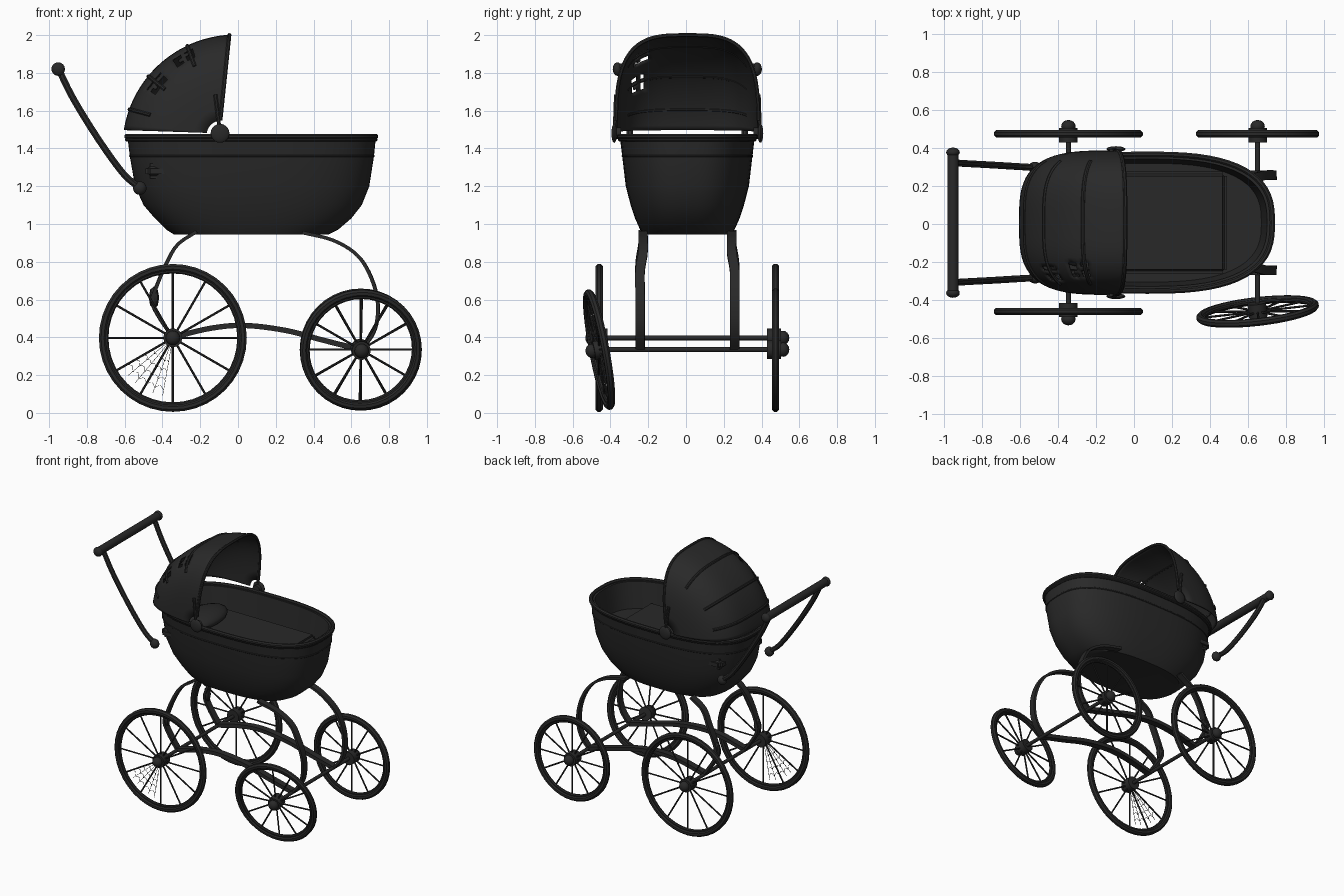
import bpy, bmesh, math
from math import sin, cos, pi, radians
from mathutils import Vector, Matrix

if "Cube" in bpy.data.objects:
    bpy.data.objects.remove(bpy.data.objects["Cube"])

X, Y, Z = Vector((1, 0, 0)), Vector((0, 1, 0)), Vector((0, 0, 1))
SHIFT = Vector((0, 0.007, 0))
parts = []

black = bpy.data.materials.new("soot_black")
black.use_nodes = True
black.diffuse_color = (0.022, 0.022, 0.022, 1)
shader = black.node_tree.nodes["Principled BSDF"]
shader.inputs["Base Color"].default_value = black.diffuse_color
shader.inputs["Roughness"].default_value = 0.8


def finish(name, bm, matrix=Matrix()):
    bmesh.ops.recalc_face_normals(bm, faces=bm.faces)
    mesh = bpy.data.meshes.new(name)
    bm.to_mesh(mesh)
    bm.free()
    mesh.materials.append(black)
    ob = bpy.data.objects.new(name, mesh)
    ob.matrix_world = Matrix.Translation(SHIFT) @ matrix
    bpy.context.collection.objects.link(ob)
    parts.append(ob)
    return ob


def spline(pts, steps=6):
    """Smooth path through the given points."""
    p = [Vector(q) for q in pts]
    p = [2 * p[0] - p[1]] + p + [2 * p[-1] - p[-2]]
    out = []
    for a, b, c, d in zip(p, p[1:], p[2:], p[3:]):
        for k in range(steps):
            t = k / steps
            out.append(0.5 * (2 * b + (c - a) * t + (2 * a - 5 * b + 4 * c - d) * t * t
                              + (3 * b - a - 3 * c + d) * t ** 3))
    return out + [p[-2]]


def tube(bm, pts, r, thick=None, sides=8, closed=False, up=Y):
    """Sweep a section along a path; thick gives a flat strap."""
    pts = [Vector(p) for p in pts]
    count, normal, rings = len(pts), up, []
    for i, p in enumerate(pts):
        nxt = pts[(i + 1) % count] if closed else pts[min(i + 1, count - 1)]
        prv = pts[i - 1] if closed else pts[max(i - 1, 0)]
        t = (nxt - prv).normalized()
        if abs(normal.dot(t)) > 0.95:
            normal = X
        normal = (normal - t * normal.dot(t)).normalized()
        side = t.cross(normal)
        ring = []
        for k in range(sides):
            a = 2 * pi * (k + 0.5) / sides
            ring.append(bm.verts.new(p + normal * cos(a) * r + side * sin(a) * (thick or r)))
        rings.append(ring)
    for i in range(count if closed else count - 1):
        skin(bm, rings[i], rings[(i + 1) % count])
    if not closed:
        bm.faces.new(rings[0])
        bm.faces.new(rings[-1])


def skin(bm, a, b):
    for k in range(len(a)):
        j = (k + 1) % len(a)
        bm.faces.new((a[k], a[j], b[j], b[k]))


def ball(bm, centre, size, segments=16):
    m = Matrix.Translation(centre) @ Matrix.Diagonal((*size, 1))
    bmesh.ops.create_uvsphere(bm, u_segments=segments, v_segments=segments // 2, radius=1, matrix=m)


def power(v, n):
    return math.copysign(abs(v) ** (2 / n), v)


def oval(z, x0, x1, half, n=2.7, count=64):
    mid, length = (x0 + x1) / 2, (x1 - x0) / 2
    return [Vector((mid + length * power(cos(2 * pi * k / count), n),
                    half * power(sin(2 * pi * k / count), n), z)) for k in range(count)]


# Basket: outer wall up, inner wall down
levels = [(0.945, -0.34, 0.48, 0.235), (0.97, -0.38, 0.53, 0.25), (1.03, -0.44, 0.6, 0.277),
          (1.1, -0.5, 0.655, 0.3), (1.2, -0.545, 0.695, 0.326), (1.36, -0.573, 0.72, 0.345),
          (1.46, -0.585, 0.73, 0.357), (1.46, -0.56, 0.7, 0.335), (1.26, -0.53, 0.67, 0.312)]
bm = bmesh.new()
rings = [[bm.verts.new(p) for p in oval(*lv)] for lv in levels]
for a, b in zip(rings, rings[1:]):
    skin(bm, a, b)
bm.faces.new(rings[0])
bm.faces.new(rings[-1])
finish("basket", bm)

# Rolled rim and trim lines
for name, ring, r in (("rim", (1.463, -0.588, 0.728, 0.36), 0.015),
                      ("rim_lip", (1.447, -0.588, 0.728, 0.357), 0.010),
                      ("trim_line", (1.36, -0.571, 0.718, 0.343), 0.006)):
    bm = bmesh.new()
    tube(bm, oval(*ring), r, closed=True, up=Z)
    finish(name, bm)

# Mattress and pillow
bm = bmesh.new()
bmesh.ops.create_cube(bm, size=1, matrix=Matrix.Translation((0, 0, 1.28)) @ Matrix.Diagonal((0.98, 0.54, 0.08, 1)))
bmesh.ops.bevel(bm, geom=bm.edges[:], offset=0.025, segments=3, affect='EDGES')
finish("mattress", bm)
bm = bmesh.new()
ball(bm, (-0.3, 0, 1.345), (0.13, 0.23, 0.055), 24)
finish("pillow", bm)

# Folding hood: arches fanned about a pivot
PIVOT = Vector((-0.1, 0, 1.48))


def arch(angle, phi, grow=1.0):
    t = (angle - 84) / 94
    r = (0.52 - 0.125 * t * (1 - t) - 0.02 * t) * grow
    out = r * power(sin(radians(phi)), 3.3)
    return PIVOT + Vector((out * cos(radians(angle)), -0.375 * grow * power(cos(radians(phi)), 3.3),
                           out * sin(radians(angle))))


def torn(i, j):
    upper = 8 <= i <= 12 and 11 <= j <= 14 and i != 10
    lower = 17 <= i <= 21 and 10 <= j <= 13 and j != 12
    return (upper or lower) and (i + 2 * j) % 7 != 0


ROWS, COLS = 32, 40
bm = bmesh.new()
grid = [[bm.verts.new(arch(84 + 94 * i / ROWS, 2 + 176 * j / COLS)) for j in range(COLS + 1)]
        for i in range(ROWS + 1)]
for i in range(ROWS):
    for j in range(COLS):
        if not torn(i, j):
            bm.faces.new((grid[i][j], grid[i][j + 1], grid[i + 1][j + 1], grid[i + 1][j]))
hood = finish("hood", bm)
solid = hood.modifiers.new("cloth_thickness", 'SOLIDIFY')
solid.thickness, solid.offset = 0.01, 0

# Hood bows
for name, angle, start in (("hood_front_bow", 84, 2), ("hood_bow_upper", 110, 40),
                           ("hood_bow_middle", 141, 40), ("hood_bow_lower", 165, 40)):
    bm = bmesh.new()
    tube(bm, [arch(angle, start + (180 - 2 * start) * k / 48, 1.005) for k in range(49)], 0.011)
    finish(name, bm)

# Hood hinges
for side, s in (("right", -1), ("left", 1)):
    bm = bmesh.new()
    tube(bm, [(-0.095, s * 0.35, 1.48), (-0.095, s * 0.385, 1.48)], 0.03, sides=20)
    ball(bm, (-0.095, s * 0.387, 1.48), (0.05, 0.015, 0.05), 20)
    tube(bm, [(-0.095, s * 0.385, 1.48), (-0.12, s * 0.378, 1.685)], 0.011)
    finish(side + "_hinge", bm)

# Push handle
bm = bmesh.new()
tube(bm, [(-0.952, -0.37, 1.82), (-0.952, 0.37, 1.82)], 0.03, sides=16)
for s in (-1, 1):
    ball(bm, (-0.952, s * 0.37, 1.82), (0.036, 0.025, 0.036))
finish("handle_bar", bm)
for side, s in (("right", -1), ("left", 1)):
    bm = bmesh.new()
    tube(bm, spline([(-0.95, s * 0.315, 1.82), (-0.87, s * 0.31, 1.66), (-0.74, s * 0.303, 1.45),
                     (-0.61, s * 0.295, 1.27), (-0.52, s * 0.29, 1.19)]), 0.019)
    ball(bm, (-0.52, s * 0.29, 1.19), (0.036, 0.03, 0.036))
    finish(side + "_handle_arm", bm)

# Suspension straps and side rails
for side, s in (("right", -1), ("left", 1)):
    lo, hi = s * 0.25, s * 0.235
    paths = {"front_spring": [(0.34, hi, 0.955), (0.5, hi, 0.915), (0.62, hi, 0.845), (0.69, lo, 0.75),
                              (0.735, lo, 0.62), (0.738, lo, 0.5), (0.71, lo, 0.41), (0.65, lo, 0.335)],
             "rear_spring": [(-0.22, hi, 0.96), (-0.32, hi, 0.89), (-0.38, lo, 0.79), (-0.435, lo, 0.66),
                             (-0.455, lo, 0.59), (-0.42, lo, 0.51), (-0.345, lo, 0.4)],
             "side_rail": [(-0.345, lo, 0.4), (-0.15, lo, 0.447), (0.03, lo, 0.463), (0.25, lo, 0.437),
                           (0.45, lo, 0.385), (0.65, lo, 0.335)]}
    for name, path in paths.items():
        bm = bmesh.new()
        tube(bm, spline(path), 0.035, 0.02 if name == "side_rail" else 0.013, sides=4)
        finish(side + "_" + name, bm)
    bm = bmesh.new()
    ball(bm, (-0.445, lo, 0.61), (0.028, 0.024, 0.06), 8)
    finish(side + "_spring_clamp", bm)

# Axles
for name, x, z in (("rear_axle", -0.345, 0.397), ("front_axle", 0.65, 0.335)):
    bm = bmesh.new()
    tube(bm, [(x, -0.46, z), (x, 0.46, z)], 0.013, sides=12)
    finish(name, bm)


# Spoked wheels
def wheel(name, radius, centre, s, tilt=Matrix()):
    bm = bmesh.new()
    for inset, r in ((0.021, 0.021), (0.041, 0.012)):
        tube(bm, [(cos(2 * pi * k / 40) * (radius - inset), 0, sin(2 * pi * k / 40) * (radius - inset))
                  for k in range(40)], r, closed=True)
    for k in range(12):
        d = Vector((cos(k * pi / 6), 0, sin(k * pi / 6)))
        tube(bm, [d * 0.03, d * (radius - 0.04)], 0.006, sides=6)
    tube(bm, [(0, -s * 0.045, 0), (0, s * 0.03, 0)], 0.05, sides=16)
    ball(bm, (0, s * 0.04, 0), (0.038, 0.033, 0.038))
    finish(name, bm, Matrix.Translation(centre) @ tilt)


lean = Matrix.Rotation(radians(6.5), 4, 'Z') @ Matrix.Rotation(radians(10.5), 4, 'X')
for side, s in (("right", -1), ("left", 1)):
    wheel(side + "_rear_wheel", 0.393, (-0.345, s * 0.467, 0.397), s)
    wheel(side + "_front_wheel", 0.325, (0.65, s * 0.467, 0.335), s, lean if s < 0 else Matrix())

# Cobweb between the lower rear spokes
bm = bmesh.new()
HUB = Vector((-0.345, -0.467, 0.397))


def web(angle, r):
    return HUB + Vector((cos(radians(angle)), 0, sin(radians(angle)))) * r


strands = (210, 220, 230, 240, 250, 260)
for a in strands:
    tube(bm, [web(a, 0.05), web(a, 0.31)], 0.0015, sides=4)
for r in (0.13, 0.18, 0.23, 0.28):
    for a, b in zip(strands, strands[1:]):
        tube(bm, spline([web(a, r), web((a + b) / 2, r * 0.93), web(b, r)], 3), 0.0015, sides=4)
finish("cobweb", bm)

# Smooth shading with crisp edges
bpy.ops.object.select_all(action='DESELECT')
for ob in parts:
    ob.select_set(True)
bpy.context.view_layer.objects.active = parts[0]
bpy.ops.object.shade_smooth_by_angle(angle=radians(35))
